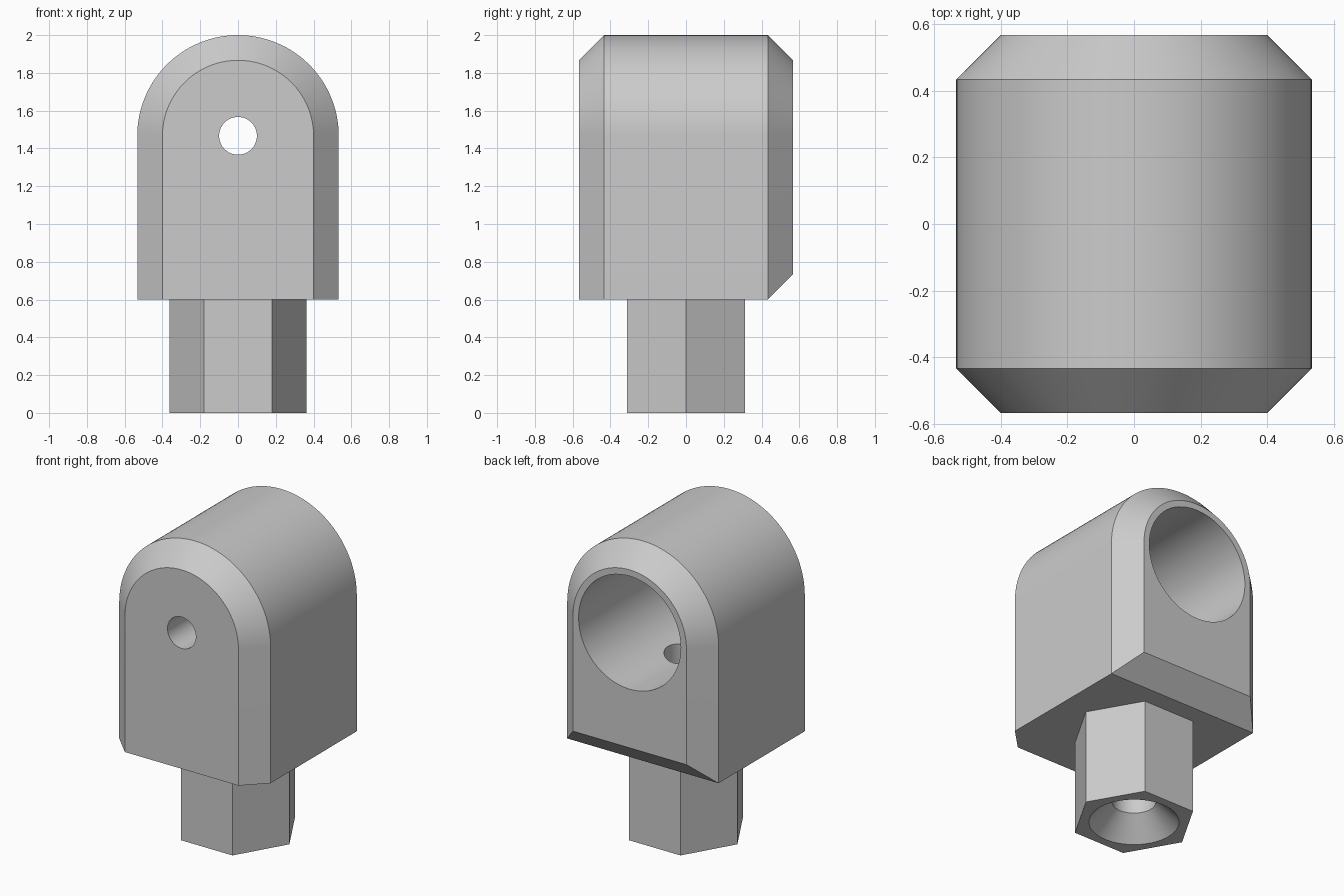
import bpy, bmesh, math
from mathutils import Matrix

cube = bpy.data.objects.get("Cube")
if cube:
    bpy.data.objects.remove(cube, do_unlink=True)

U = 2 / 15          # design unit: the model is 15 units tall
AXIS = 11 * U       # height of the arch centre and bore
BASE = 4.5 * U      # underside of the body
HALF = 4.25 * U     # half the body length

steel = bpy.data.materials.new("plain grey")
steel.use_nodes = True
GREY = (0.6, 0.6, 0.6, 1)
steel.diffuse_color = GREY
steel.node_tree.nodes["Principled BSDF"].inputs["Base Color"].default_value = GREY


def loft(name, rings):
    """Skin a row of matching closed rings and cap both ends."""
    bm = bmesh.new()
    loops = [[bm.verts.new(p) for p in ring] for ring in rings]
    n = len(loops[0])
    for a, b in zip(loops, loops[1:]):
        for i in range(n):
            j = (i + 1) % n
            bm.faces.new((a[i], a[j], b[j], b[i]))
    bm.faces.new(loops[0][::-1])
    bm.faces.new(loops[-1])
    bmesh.ops.recalc_face_normals(bm, faces=bm.faces)
    mesh = bpy.data.meshes.new(name)
    bm.to_mesh(mesh)
    bm.free()
    mesh.materials.append(steel)
    obj = bpy.data.objects.new(name, mesh)
    bpy.context.collection.objects.link(obj)
    return obj


def arch(y, radius, bottom, steps=64):
    """Round-topped outline at depth y."""
    arc = [math.pi * i / steps for i in range(steps + 1)]
    pts = [(radius * math.cos(a), y, AXIS + radius * math.sin(a)) for a in arc]
    return pts + [(-radius, y, bottom), (radius, y, bottom)]


def turned(name, profile, sides=64, matrix=Matrix()):
    """Round or many-sided solid about z from (radius, height) pairs."""
    turn = [2 * math.pi * i / sides for i in range(sides)]
    obj = loft(name, [[(r * math.cos(a), r * math.sin(a), z) for a in turn]
                      for r, z in profile])
    obj.data.transform(matrix)
    return obj


def cut(target, cutter):
    mod = target.modifiers.new(cutter.name, "BOOLEAN")
    mod.operation = "DIFFERENCE"
    mod.solver = "EXACT"
    mod.object = cutter
    bpy.context.view_layer.objects.active = target
    bpy.ops.object.modifier_apply(modifier=mod.name)


# Arched body: front chamfer skips the underside, back chamfer includes it
body = loft("arched_body", [
    arch(-HALF, 3 * U, BASE),
    arch(-HALF + U, 4 * U, BASE),
    arch(HALF - U, 4 * U, BASE),
    arch(HALF, 3 * U, BASE + U),
])

# Hexagonal stem
stem = turned("hex_stem", [(0.362, 0), (0.362, BASE)], sides=6)

# Wide back bore, narrow front hole, and countersunk hole up the stem
along_y = Matrix.Translation((0, 0, AXIS)) @ Matrix.Rotation(math.pi / 2, 4, "X")
bore = turned("bore_cutter", [(0.36, -1), (0.36, HALF - 2 * U)], matrix=along_y)
pin = turned("pin_hole_cutter", [(0.1, 0), (0.1, 1)], matrix=along_y)
drill = turned("drill_cutter", [(0.36, -0.1), (0.127, 0.133), (0.127, AXIS)])

for cutter in (bore, pin, drill):
    cut(body, cutter)
cut(stem, drill)
for cutter in (bore, pin, drill):
    bpy.data.objects.remove(cutter, do_unlink=True)

# Smooth curves, crisp edges
bpy.ops.object.select_all(action="DESELECT")
for obj in (body, stem):
    obj.select_set(True)
bpy.context.view_layer.objects.active = body
bpy.ops.object.shade_smooth_by_angle(angle=math.radians(25))
